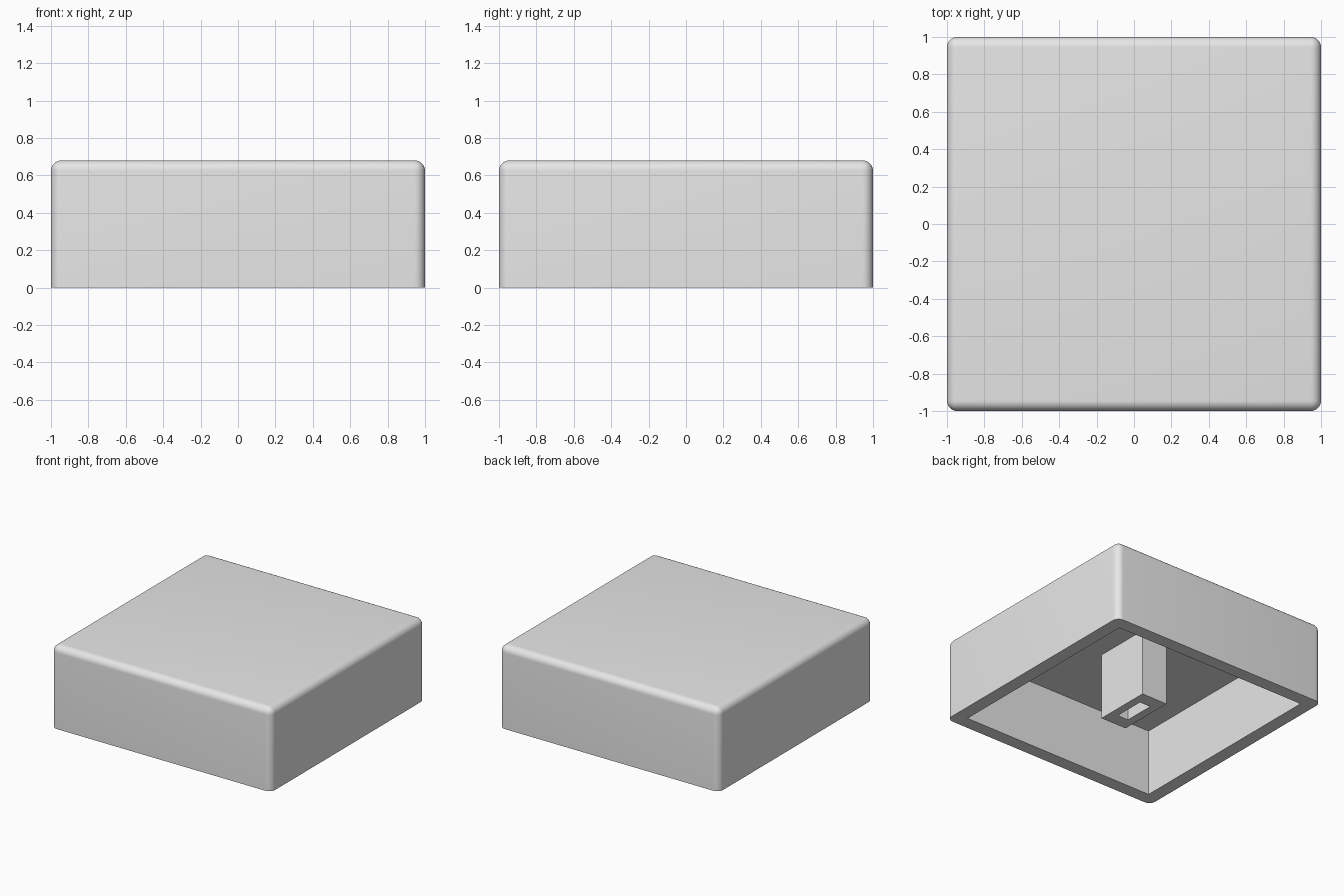
import bpy
import bmesh
from mathutils import Matrix

HEIGHT = 0.68
CEILING = 0.55
ROUND = 0.056

if "Cube" in bpy.data.objects:
    bpy.data.objects.remove(bpy.data.objects["Cube"], do_unlink=True)

grey = bpy.data.materials.new("light_grey")
grey.use_nodes = True
grey.diffuse_color = (0.8, 0.8, 0.8, 1)
grey.node_tree.nodes["Principled BSDF"].inputs["Base Color"].default_value = (0.8, 0.8, 0.8, 1)


def box(name, half_x, half_y, bottom, top, radius=0):
    """Box standing between two heights; a radius rounds all but the bottom edges."""
    bm = bmesh.new()
    size = (half_x * 2, half_y * 2, top - bottom)
    place = Matrix.Translation((0, 0, (bottom + top) / 2)) @ Matrix.Diagonal((*size, 1))
    bmesh.ops.create_cube(bm, size=1, matrix=place)
    if radius:
        edges = [e for e in bm.edges if max(v.co.z for v in e.verts) > bottom + radius]
        bmesh.ops.bevel(bm, geom=edges, offset=radius, segments=8, profile=0.5, affect='EDGES')
    mesh = bpy.data.meshes.new(name)
    bm.to_mesh(mesh)
    bm.free()
    mesh.materials.append(grey)
    obj = bpy.data.objects.new(name, mesh)
    bpy.context.collection.objects.link(obj)
    return obj


def carve(obj, cutter):
    """Subtract the cutter from the object, then discard it."""
    cutter.hide_render = True
    mod = obj.modifiers.new("hollow", 'BOOLEAN')
    mod.operation = 'DIFFERENCE'
    mod.solver = 'EXACT'
    mod.object = cutter
    bpy.ops.object.select_all(action='DESELECT')
    obj.select_set(True)
    bpy.context.view_layer.objects.active = obj
    bpy.ops.object.modifier_apply(modifier=mod.name)
    bpy.data.objects.remove(cutter, do_unlink=True)
    bpy.ops.object.shade_smooth_by_angle()


# Rounded cap, hollow from below
shell = box("cap_shell", 1, 1, 0, HEIGHT, ROUND)
carve(shell, box("cavity_cutter", 0.89, 0.89, -0.2, CEILING))

# Central mounting post with a socket in its end
stem = box("mounting_stem", 0.118, 0.24, 0, CEILING + 0.02)
carve(stem, box("socket_cutter", 0.05, 0.13, -0.2, 0.44))
